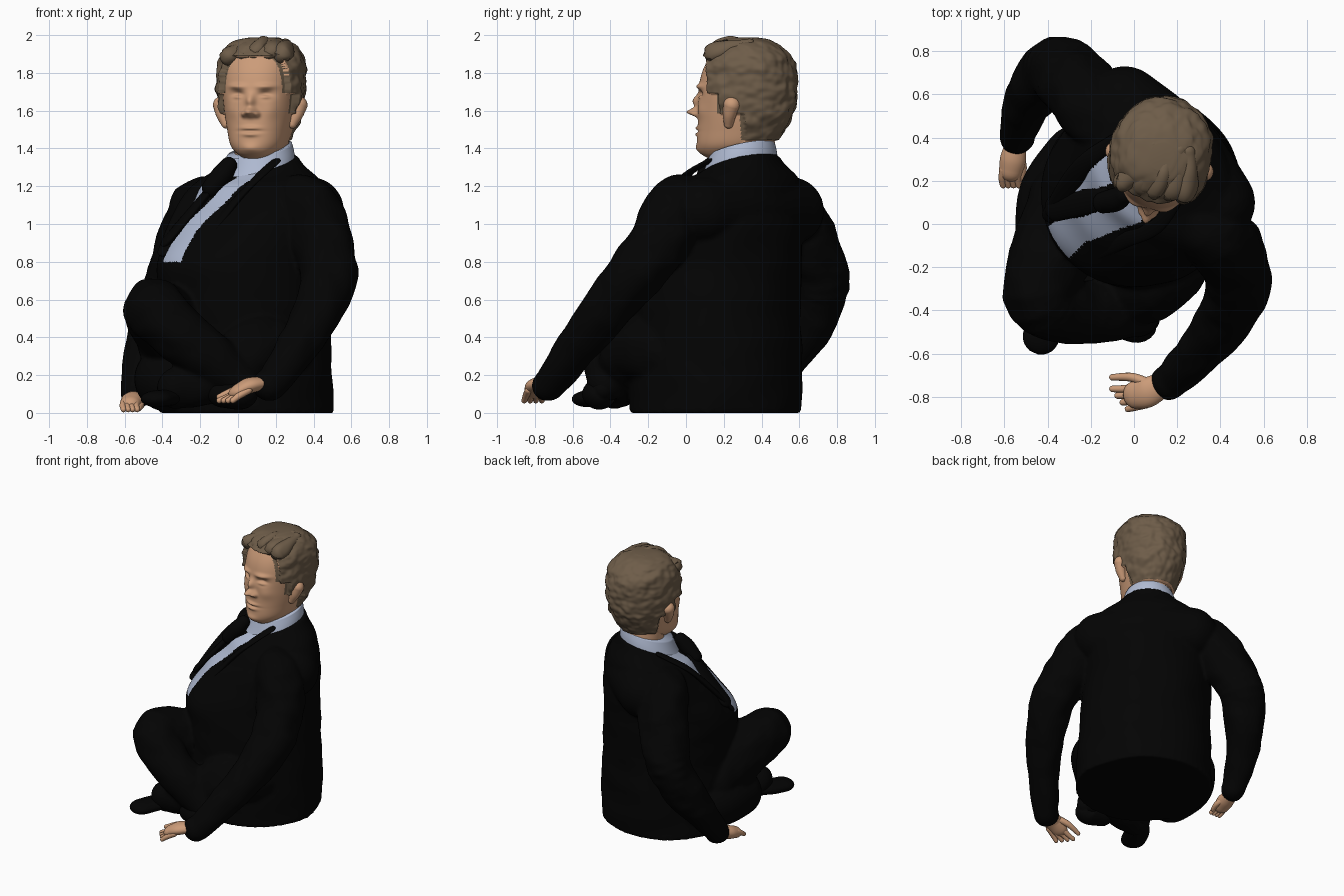
import bpy, bmesh, math
from mathutils import Vector, noise

if "Cube" in bpy.data.objects:
    bpy.data.objects.remove(bpy.data.objects["Cube"])


def material(name, rgb):
    m = bpy.data.materials.new(name)
    m.diffuse_color = (*rgb, 1)
    m.use_nodes = True
    m.node_tree.nodes["Principled BSDF"].inputs["Base Color"].default_value = m.diffuse_color
    return m


BLACK = material("black cloth", (0.001, 0.001, 0.001))
SHIRT = material("pale blue shirt", (0.43, 0.49, 0.64))
SKIN = material("skin", (0.60, 0.33, 0.19))
HAIR = material("brown hair", (0.155, 0.108, 0.066))


def spline(rows, steps):
    """Catmull-Rom interpolation of rows of numbers."""
    out, n = [], len(rows)
    for i in range(n - 1):
        p = [rows[max(0, min(n - 1, i + k))] for k in (-1, 0, 1, 2)]
        for s in range(steps):
            t = s / steps
            out.append([0.5 * (2 * b + (c - a) * t + (2 * a - 5 * b + 4 * c - d) * t * t
                               + (3 * b - a - 3 * c + d) * t ** 3) for a, b, c, d in zip(*p)])
    return out + [list(rows[-1])]


def frame(ox, oy, deg):
    """Local (left, forward, up) to world; forward is -y turned towards -x."""
    s, c = math.sin(math.radians(deg)), math.cos(math.radians(deg))
    return lambda a, b, z: Vector((ox + a * c - b * s, oy - a * s - b * c, z))


def skin_rings(name, rings, mats, paint=None):
    """Mesh from a list of equal rings with closed ends."""
    bm = bmesh.new()
    rv = [[bm.verts.new(p) for p in r] for r in rings]
    n = len(rv[0])
    for i in range(len(rv) - 1):
        for j in range(n):
            k = (j + 1) % n
            f = bm.faces.new((rv[i][j], rv[i][k], rv[i + 1][k], rv[i + 1][j]))
            f.material_index = paint(i, j) if paint else 0
    bm.faces.new(rv[0])
    bm.faces.new(rv[-1]).material_index = paint(len(rv) - 2, 0) if paint else 0
    bmesh.ops.recalc_face_normals(bm, faces=bm.faces)
    for f in bm.faces:
        f.smooth = True
    me = bpy.data.meshes.new(name)
    bm.to_mesh(me)
    bm.free()
    for m in mats:
        me.materials.append(m)
    ob = bpy.data.objects.new(name, me)
    bpy.context.collection.objects.link(ob)
    return ob


def loft(name, secs, fr, mats, n=96, steps=8, power=2.0, push=None, paint=None):
    """Sections: z, side centre, forward centre, side radius, forward radius, tilt."""
    local = []
    for z, ca, cb, ra, rb, tilt in spline(secs, steps):
        ring = []
        for j in range(n):
            c, s = math.cos(2 * math.pi * j / n), math.sin(2 * math.pi * j / n)
            v = rb * math.copysign(abs(s) ** (2 / power), s)
            a, b, h = ca + ra * math.copysign(abs(c) ** (2 / power), c), cb + v, z - tilt * v
            d = push(a, b, h) if push else 0
            ring.append((a + d * c, b + d * s, h))
        local.append(ring)
    rule = (lambda i, j: paint(*local[i][j])) if paint else None
    return skin_rings(name, [[fr(*p) for p in r] for r in local], mats, rule)


def tube(name, pts, mat, fr=None, n=28, steps=6, flat=1.0, fold=0.0):
    """Round-ended limb through points x, y, z, radius."""
    if fr:
        pts = [(*fr(*p[:3]), p[3]) for p in pts]
    path = spline(pts, steps)
    P, R = [Vector(p[:3]) for p in path], [p[3] for p in path]
    rings = []

    def ring(c, d, r):
        side = d.cross(Vector((0, 0, 1)))
        side = side.normalized() if side.length > 1e-3 else Vector((1, 0, 0))
        up = side.cross(d).normalized() * flat
        rings.append([])
        for j in range(n):
            t = 2 * math.pi * j / n
            v = c + (side * math.cos(t) + up * math.sin(t)) * r
            rings[-1].append(v + (v - c) * fold * noise.noise(v * 9))

    d0, d1 = (P[1] - P[0]).normalized(), (P[-1] - P[-2]).normalized()
    ends = [(math.cos(k * math.pi / 12), math.sin(k * math.pi / 12)) for k in range(1, 6)]
    for c, s in ends:
        ring(P[0] - d0 * R[0] * c, d0, R[0] * s)
    for i in range(len(P)):
        ring(P[i], (P[min(i + 1, len(P) - 1)] - P[max(i - 1, 0)]).normalized(), R[i])
    for c, s in reversed(ends):
        ring(P[-1] + d1 * R[-1] * c, d1, R[-1] * s)
    return skin_rings(name, rings, [mat])


# Jacket torso, turned 45 degrees, and rounded upper back
BODY = frame(0, 0, 45)
suit = [loft("suit", [
    (0.00, -.08, -.14, .47, .44, 0), (0.20, -.08, -.14, .46, .45, 0), (0.60, -.09, -.13, .44, .45, 0),
    (0.80, -.10, -.13, .44, .45, 0), (1.00, -.10, -.20, .44, .38, 0), (1.13, -.10, -.25, .43, .31, .02),
    (1.22, -.11, -.27, .37, .27, .08), (1.28, -.12, -.28, .26, .22, .2), (1.32, -.125, -.29, .2, .19, .3)],
    BODY, [BLACK], n=120, power=2.03, push=lambda a, b, z: 0.012 * noise.noise(Vector((a * 4, b * 4, z * 7)))),
    tube("yoke", [(.20, -.34, 1.07, .18), (-.10, -.385, 1.09, .19), (-.42, -.36, 1.07, .18)], BLACK, BODY)]

# Sleeves
suit += [tube("left_sleeve", [
    (.29, .03, 1.11, .14), (.37, -.05, 1.09, .16), (.44, -.13, .92, .165), (.48, -.29, .71, .148),
    (.37, -.51, .44, .12), (.20, -.70, .18, .09), (.16, -.73, .15, .085)], BLACK, fold=.12),
    tube("right_sleeve", [
        (-.12, .44, 1.11, .14), (-.20, .53, 1.08, .16), (-.25, .63, .92, .168), (-.36, .71, .66, .152),
        (-.47, .60, .38, .125), (-.54, .43, .14, .085), (-.54, .40, .10, .08)], BLACK, fold=.12)]

# Trouser legs, ankles crossed
suit += [tube("right_hip", [(-.25, .29, .18, .175), (-.36, .13, .18, .175), (-.38, -.06, .18, .17)], BLACK),
         tube("right_leg", [(-.28, .12, .30, .2), (-.36, -.08, .44, .2), (-.44, -.33, .55, .165),
                            (-.32, -.40, .43, .15), (-.12, -.41, .27, .135), (.02, -.42, .16, .1)], BLACK, fold=.1),
         tube("left_leg", [(.20, .02, .25, .22), (.17, -.14, .33, .2), (.08, -.28, .32, .17),
                           (-.10, -.34, .19, .14), (-.32, -.38, .13, .11)], BLACK, fold=.1)]

# Fuse the suit into one cloth surface
with bpy.context.temp_override(active_object=suit[0], object=suit[0], selected_editable_objects=suit):
    bpy.ops.object.join()
cloth = suit[0]
fuse = cloth.modifiers.new("fuse", 'REMESH')
fuse.mode, fuse.voxel_size, fuse.use_smooth_shade = 'VOXEL', 0.012, True
soften = cloth.modifiers.new("soften", 'SMOOTH')
soften.factor, soften.iterations = 0.5, 6
fused = bpy.data.meshes.new_from_object(cloth.evaluated_get(bpy.context.evaluated_depsgraph_get()))
cloth.modifiers.clear()
cloth.data = fused
fused.materials.clear()
for m in (BLACK, SHIRT):
    fused.materials.append(m)

# Shirt opening either side of the tie, painted by rule
for f in fused.polygons:
    x, y, z = f.center
    a, b, k = (x - y) * .7071, -(x + y) * .7071, (1.25 - z) / 0.45
    tie = -0.08 - 0.19 * min(1, k * 1.25)
    right_part = tie < a < 0.03 - 0.2 * min(k, .65)
    left_part = z > 1.05 and -0.32 < a < tie - 0.12
    f.material_index = int(z > .8 and b > -.22 and (right_part or left_part))

# Shirt collar, tie and lapels
loft("shirt_collar", [(1.24, -.13, -.26, .21, .22, .25), (1.33, -.13, -.28, .19, .195, .32),
                      (1.395, -.13, -.29, .17, .175, .28)], BODY, [SHIRT], n=64, steps=5)
tube("tie_knot", [(-.13, -.06, 1.31, .045), (-.14, -.02, 1.26, .055), (-.17, .03, 1.19, .05)], BLACK, BODY)
tube("tie_blade", [(-.18, .01, 1.20, .05), (-.24, .10, 1.07, .06), (-.31, .21, .92, .06)], BLACK, BODY, flat=.4)
tube("left_lapel", [(.06, -.22, 1.33, .03), (.08, -.06, 1.24, .035), (.01, .09, 1.07, .045), (-.05, .28, .84, .035)],
     BLACK, BODY, flat=.4)
tube("right_lapel", [(-.33, -.24, 1.30, .03), (-.36, -.06, 1.20, .04), (-.34, .08, 1.06, .05), (-.3, .25, .86, .04)],
     BLACK, BODY, flat=.4)

# Shoes
tube("left_shoe", [(-.30, -.32, .09, .07), (-.38, -.42, .08, .085), (-.43, -.52, .075, .085)], BLACK, flat=.52)
tube("right_shoe", [(-.08, -.44, .10, .08), (.02, -.46, .10, .09), (.06, -.44, .12, .06)], BLACK, flat=.9)

# Hands: palms, fingers and thumbs
tube("left_palm", [(.12, -.75, .155, .06), (.06, -.78, .145, .07), (.01, -.79, .12, .065)], SKIN, flat=.6)
tube("right_palm", [(-.55, .36, .08, .05), (-.56, .30, .065, .06), (-.57, .25, .05, .055)], SKIN, flat=.75)
for i in range(4):
    o = i - 1.5
    tube(f"left_finger_{i}", [(.02 + .012 * i, -.795 - .026 * o, .12, .02),
                              (-.04 + .015 * i, -.805 - .028 * o, .09, .018),
                              (-.10 + .024 * i, -.81 - .031 * o, .065, .015)], SKIN, n=12)
    tube(f"right_finger_{i}", [(-.57 + .022 * o, .25, .06, .019), (-.575 + .023 * o, .215, .04, .018),
                               (-.57 + .024 * o, .18, .018, .015)], SKIN, n=12)
tube("left_thumb", [(.07, -.74, .155, .024), (-.01, -.71, .125, .021), (-.10, -.71, .085, .015)], SKIN, n=12)
tube("right_thumb", [(-.53, .31, .06, .022), (-.515, .26, .04, .019), (-.525, .21, .025, .016)], SKIN, n=12)

# Head: one surface with sculpted face and raised, wavy hair
HEAD = frame(.12, .30, 13)
# Face bumps: side, height, half width, half height, depth (mirrored when side > 0)
BUMPS = [(0, 1.65, .022, .035, .036), (0, 1.592, .028, .022, .068), (.034, 1.58, .014, .014, .022),
         (.078, 1.685, .036, .022, -.026), (.075, 1.728, .045, .014, .016), (.078, 1.674, .026, .010, .020),
         (0, 1.508, .045, .010, .016), (0, 1.474, .038, .011, .015), (0, 1.491, .055, .004, -.010),
         (0, 1.40, .045, .025, .014), (.10, 1.60, .040, .040, .008)]


def hair_rule(a, b, z):
    edge = .135 if z > 1.69 else .075 if z > 1.58 else -.05
    return int(z > 1.885 - 0.15 * max(0, abs(a) - .13) or (z > 1.44 and b < edge))


def head_push(a, b, z):
    if hair_rule(a, b, z):
        wave = noise.noise(Vector((a * 16, b * 9, z * 15))) + .6 * noise.noise(Vector((a * 34, b * 25, z * 30)))
        return 0.012 + 0.022 * min(1, max(0, (z - 1.44) / .2)) + 0.013 * wave
    return (b > .05) * sum(d * math.exp(-((abs(a) - s) / w) ** 2 - ((z - h) / e) ** 2) for s, h, w, e, d in BUMPS)


loft("head", [(z, 0, (f + b) / 2, r, (f - b) / 2, 0) for z, f, b, r in (
    (1.345, .18, .02, .06), (1.375, .225, -.06, .105), (1.42, .242, -.15, .145), (1.50, .24, -.21, .168),
    (1.60, .235, -.245, .188), (1.70, .235, -.255, .198), (1.80, .215, -.255, .20), (1.88, .175, -.23, .19),
    (1.94, .125, -.17, .15), (1.975, .07, -.11, .09), (1.988, .02, -.04, .02))],
    HEAD, [SKIN, HAIR], n=200, steps=14, power=2.2, push=head_push, paint=lambda a, b, z: hair_rule(a, b - .02, z))
tube("neck", [(0, -.04, 1.28, .14), (0, -.03, 1.38, .145), (0, -.02, 1.48, .145)], SKIN, HEAD)

# Swept front locks of hair, overlapping
for i in range(5):
    x = -.14 + .07 * i
    tube(f"front_lock_{i}", [(x, .12, 1.90 - abs(x) * .2, .04), (x + .01, .135, 1.92 - abs(x) * .2, .05),
                             (x * .8 + .03, .06, 1.945 - abs(x) * .2, .05), (x * .6 + .04, -.06, 1.95, .035)],
         HAIR, HEAD, n=20, fold=.5)

# Ears
for side, s in (("left", 1), ("right", -1)):
    tube(side + "_ear", [(s * .18, .035, 1.53, .025), (s * .20, .025, 1.58, .036), (s * .21, .01, 1.63, .046)],
         SKIN, HEAD, n=18)
